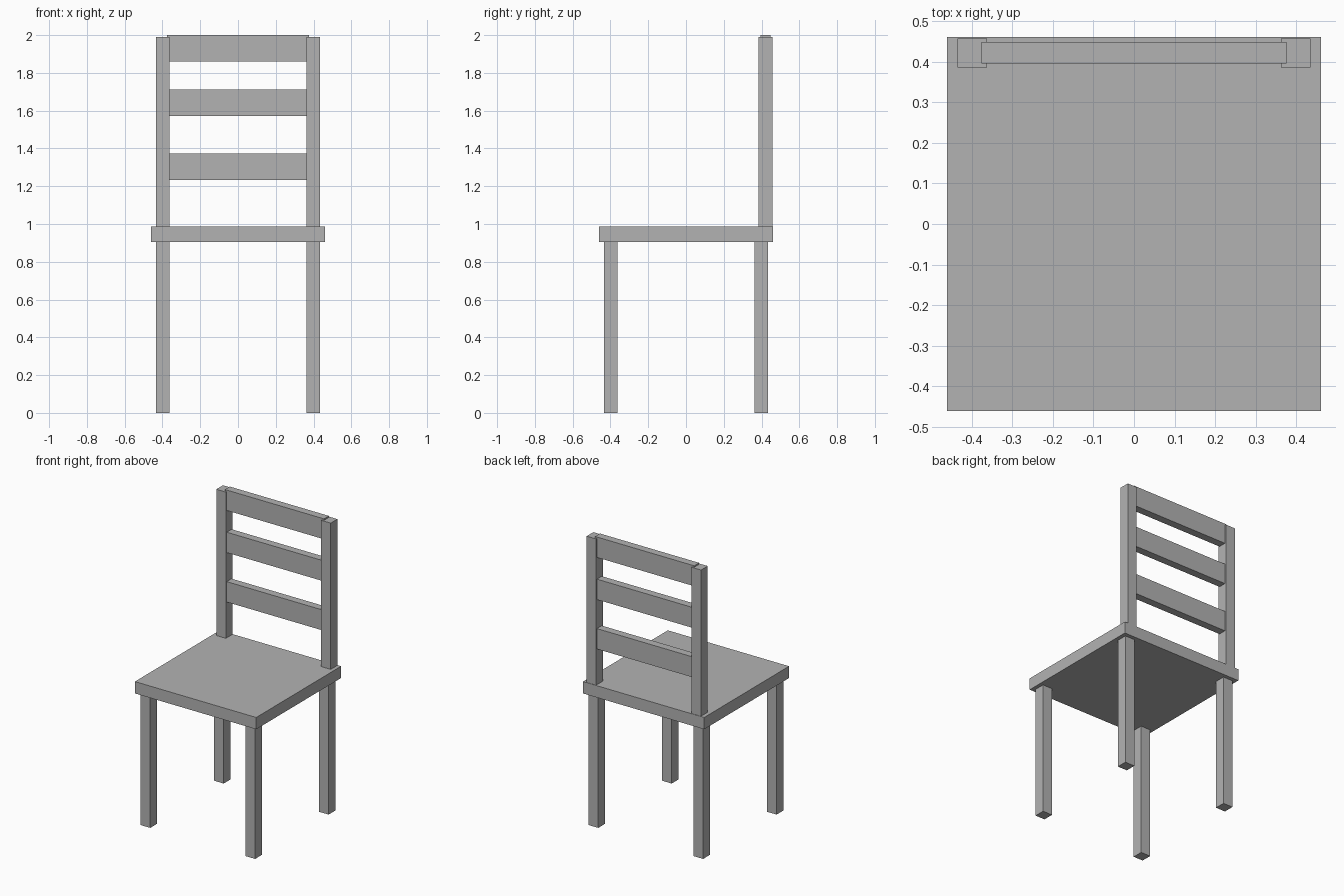
import bpy
import bmesh

if "Cube" in bpy.data.objects:
    bpy.data.objects.remove(bpy.data.objects["Cube"])

grey = bpy.data.materials.new("plain grey")
grey.diffuse_color = (0.45, 0.45, 0.45, 1.0)
grey.use_nodes = True
grey.node_tree.nodes["Principled BSDF"].inputs["Base Color"].default_value = grey.diffuse_color


def box(name, x, y, z):
    """Box from (min, max) ranges on each axis."""
    bm = bmesh.new()
    bmesh.ops.create_cube(bm, size=1.0)
    for v in bm.verts:
        v.co = [(a + b) / 2 + c * (b - a) for c, (a, b) in zip(v.co, (x, y, z))]
    mesh = bpy.data.meshes.new(name)
    bm.to_mesh(mesh)
    bm.free()
    mesh.materials.append(grey)
    obj = bpy.data.objects.new(name, mesh)
    bpy.context.collection.objects.link(obj)
    return obj


# seat board
box("seat", (-0.46, 0.46), (-0.46, 0.46), (0.906, 0.987))

# legs and back posts, mirrored left and right
for side, x in (("left", (-0.434, -0.362)), ("right", (0.362, 0.434))):
    box(f"front_leg_{side}", x, (-0.434, -0.362), (0.0, 0.91))
    box(f"back_leg_{side}", x, (0.362, 0.434), (0.0, 0.91))
    box(f"back_post_{side}", x, (0.385, 0.457), (0.98, 1.99))

# ladder-back slats, ends set into the posts
for i, top in enumerate((1.372, 1.711, 2.0)):
    box(f"back_slat_{i + 1}", (-0.376, 0.376), (0.395, 0.448), (top - 0.14, top))
